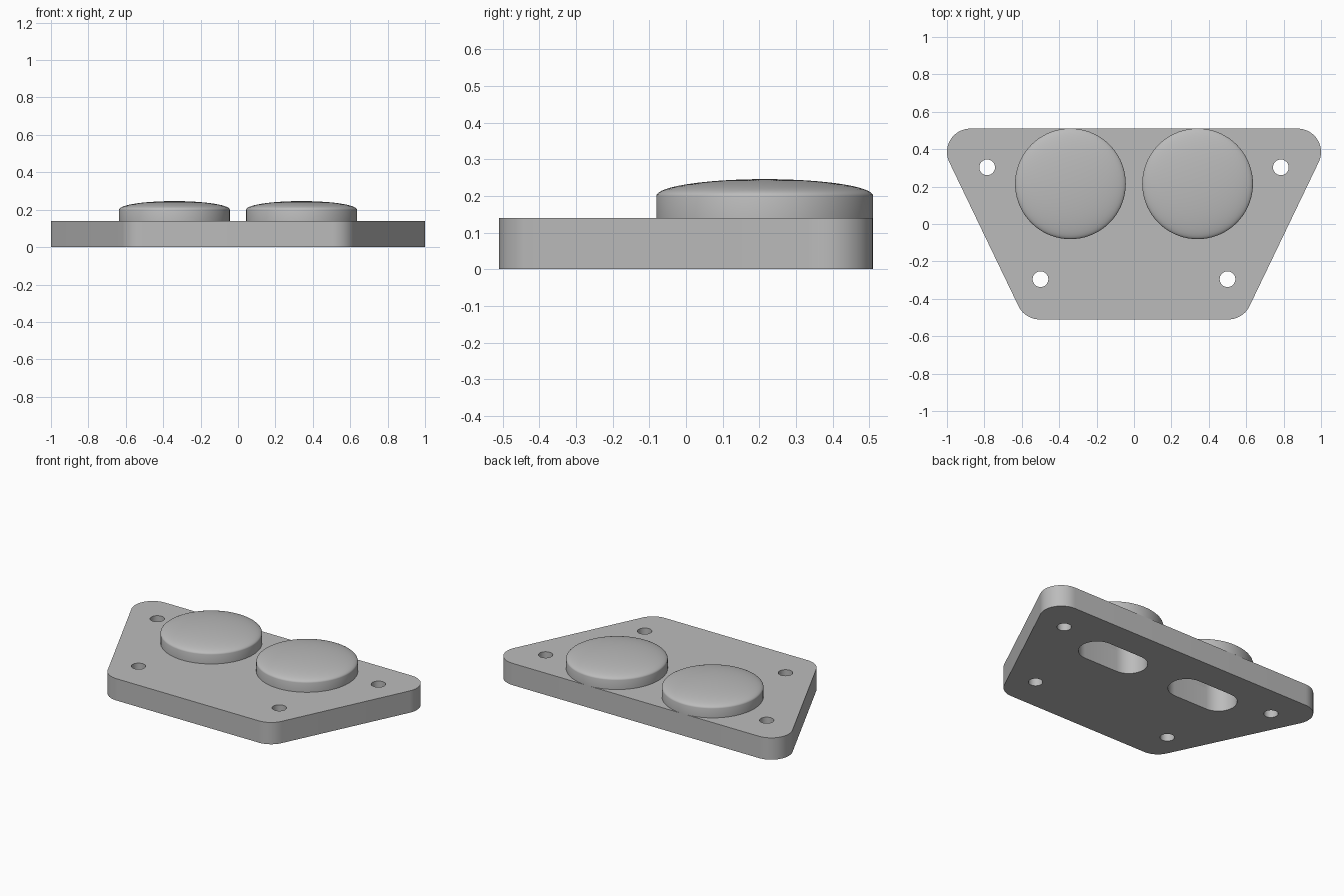
import bpy, bmesh
from math import pi, sin, cos, atan2, radians

cube = bpy.data.objects.get("Cube")
if cube:
    bpy.data.objects.remove(cube, do_unlink=True)

PLATE_TOP, RIM, CROWN = 0.14, 0.20, 0.246
BUTTON_X, BUTTON_Y, BUTTON_R = 0.34, 0.215, 0.296

grey = bpy.data.materials.new("plain grey")
grey.use_nodes = True
grey.diffuse_color = (0.5, 0.5, 0.5, 1)
grey.node_tree.nodes["Principled BSDF"].inputs["Base Color"].default_value = grey.diffuse_color


def finish(name, bm):
    bmesh.ops.recalc_face_normals(bm, faces=bm.faces)
    mesh = bpy.data.meshes.new(name)
    bm.to_mesh(mesh)
    bm.free()
    mesh.materials.append(grey)
    obj = bpy.data.objects.new(name, mesh)
    bpy.context.collection.objects.link(obj)
    return obj


def arc(cx, cy, r, start, end, steps=16):
    return [(cx + r * cos(start + (end - start) * i / steps),
             cy + r * sin(start + (end - start) * i / steps)) for i in range(steps + 1)]


def prism(name, outline, z0, z1):
    bm = bmesh.new()
    face = bm.faces.new([bm.verts.new((x, y, z0)) for x, y in outline])
    top = bmesh.ops.extrude_face_region(bm, geom=[face])["geom"]
    bmesh.ops.translate(bm, vec=(0, 0, z1 - z0),
                        verts=[v for v in top if isinstance(v, bmesh.types.BMVert)])
    return finish(name, bm)


def cut(obj, cutter):
    mod = obj.modifiers.new("cut", "BOOLEAN")
    mod.operation, mod.solver, mod.object = "DIFFERENCE", "EXACT", cutter
    bpy.context.view_layer.objects.active = obj
    bpy.ops.object.modifier_apply(modifier=mod.name)


# Tapered base plate with rounded corners
r, wide, narrow, depth = 0.125, 0.875, 0.505, 0.385
slope = atan2(narrow - wide, 2 * depth)
right_half = arc(narrow, -depth, r, -pi / 2, slope) + arc(wide, depth, r, slope, pi / 2)
outline = right_half + [(-x, y) for x, y in reversed(right_half)]
plate = prism("base_plate", outline, 0, PLATE_TOP)

# Domed buttons, spun from a half profile
buttons = []
for side, label in ((1, "left"), (-1, "right")):
    profile = [(0, PLATE_TOP), (BUTTON_R, PLATE_TOP)]
    profile += [(BUTTON_R * cos(radians(a)), RIM + (CROWN - RIM) * sin(radians(a)))
                for a in range(0, 91, 6)]
    bm = bmesh.new()
    verts = [bm.verts.new((x, 0, z)) for x, z in profile]
    edges = [bm.edges.new(pair) for pair in zip(verts, verts[1:])]
    bmesh.ops.spin(bm, geom=verts + edges, cent=(0, 0, 0), axis=(0, 0, 1),
                   angle=2 * pi, steps=72, use_duplicate=False)
    bmesh.ops.remove_doubles(bm, verts=bm.verts, dist=0.0001)
    bmesh.ops.translate(bm, vec=(side * BUTTON_X, BUTTON_Y, 0), verts=bm.verts)
    buttons.append(finish(label + "_button", bm))

# Screw holes and the slots that run up under the buttons
cutters = []
for side, button in zip((1, -1), buttons):
    for x, y in ((0.785, 0.303), (0.5, -0.295)):
        hole = prism("hole_cutter", arc(side * x, y, 0.042, 0, 2 * pi, 32)[:-1], -0.1, 0.3)
        cut(plate, hole)
        cutters.append(hole)
    cx, half, radius = side * BUTTON_X, 0.12, 0.11
    stadium = (arc(cx + half, BUTTON_Y, radius, -pi / 2, pi / 2)
               + arc(cx - half, BUTTON_Y, radius, pi / 2, 1.5 * pi))
    slot = prism("slot_cutter", stadium, -0.1, RIM)
    cut(plate, slot)
    cut(button, slot)
    cutters.append(slot)
for cutter in cutters:
    bpy.data.objects.remove(cutter, do_unlink=True)

# Smooth round walls, sharp rims
bpy.ops.object.select_all(action="DESELECT")
for obj in [plate] + buttons:
    obj.select_set(True)
bpy.context.view_layer.objects.active = plate
bpy.ops.object.shade_smooth_by_angle(angle=radians(30))
